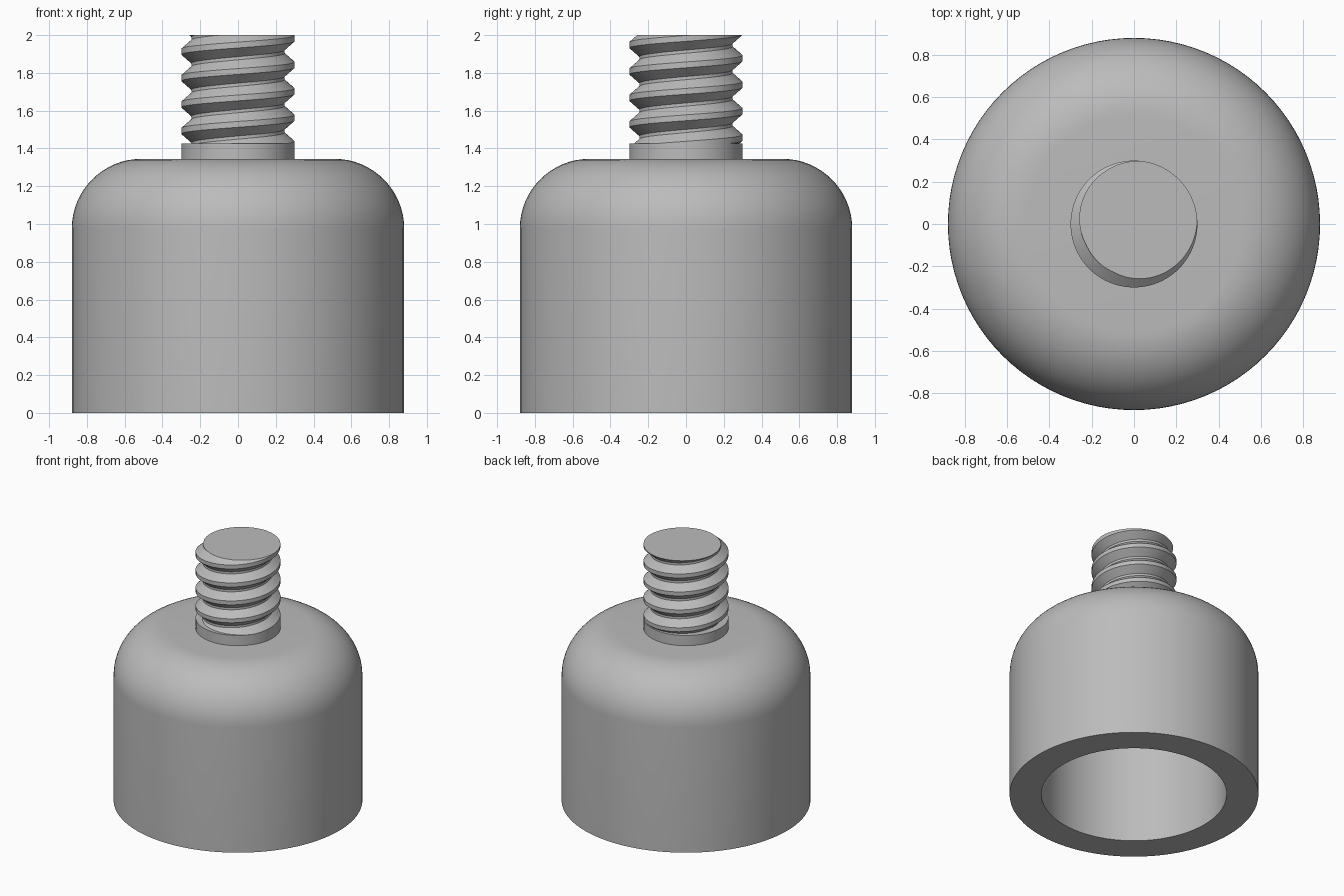
import bpy, bmesh, math

cube = bpy.data.objects.get("Cube")
if cube:
    bpy.data.objects.remove(cube)

grey = bpy.data.materials.new("plain grey")
grey.use_nodes = True
colour = (0.5, 0.5, 0.5, 1)
grey.diffuse_color = colour
grey.node_tree.nodes["Principled BSDF"].inputs["Base Color"].default_value = colour


def finish(bm, name):
    """Turn a bmesh into a smooth object with sharp creases."""
    bmesh.ops.remove_doubles(bm, verts=bm.verts, dist=0.0002)
    bmesh.ops.recalc_face_normals(bm, faces=bm.faces)
    mesh = bpy.data.meshes.new(name)
    bm.to_mesh(mesh)
    bm.free()
    mesh.materials.append(grey)
    obj = bpy.data.objects.new(name, mesh)
    bpy.context.collection.objects.link(obj)
    bpy.ops.object.select_all(action="DESELECT")
    obj.select_set(True)
    bpy.context.view_layer.objects.active = obj
    bpy.ops.object.shade_smooth_by_angle(angle=math.radians(25))
    return obj


def lathe(name, profile, steps=96):
    """Spin a list of (radius, height) points around z."""
    bm = bmesh.new()
    verts = [bm.verts.new((r, 0, z)) for r, z in profile]
    edges = [bm.edges.new(pair) for pair in zip(verts, verts[1:])]
    bmesh.ops.spin(bm, geom=verts + edges, cent=(0, 0, 0), axis=(0, 0, 1),
                   angle=math.tau, steps=steps, use_merge=True)
    return finish(bm, name)


# Hollow cup with a rounded shoulder, open underneath
RADIUS, TOP, FILLET = 0.88, 1.345, 0.37
BORE, BORE_DEPTH = 0.655, 1.0
shoulder = [(RADIUS - FILLET + FILLET * math.cos(a), TOP - FILLET + FILLET * math.sin(a))
            for a in (math.pi / 2 * i / 16 for i in range(17))]
lathe("cup_body", [(0, BORE_DEPTH), (BORE, BORE_DEPTH), (BORE, 0), (RADIUS, 0)]
      + shoulder + [(0, TOP)])

# Plain collar under the thread
CREST, ROOT, COLLAR_TOP = 0.30, 0.247, 1.425
lathe("stud_collar", [(0, TOP - 0.02), (CREST, TOP - 0.02), (CREST, COLLAR_TOP), (0, COLLAR_TOP)])

# Right-handed thread: flat crest, sloping flanks, narrow flat root
PITCH, STUD_TOP, COLUMNS = 0.14, 2.0, 96
CREST_FLAT, ROOT_FLAT = 0.22, 0.12
PHASE = math.radians(45)
half_crest, half_root = CREST_FLAT / 2, 0.5 - ROOT_FLAT / 2
breaks = (-half_root, -half_crest, half_crest, half_root)


def thread_point(angle, turn):
    """Point on the thread at an angle, with its height clipped to the stud."""
    lead = (angle - PHASE) / math.tau
    z = min(max(STUD_TOP + PITCH * (turn + lead), COLLAR_TOP), STUD_TOP)
    t = abs((((z - STUD_TOP) / PITCH - lead) + 0.5) % 1 - 0.5)
    f = min(max((t - half_crest) / (half_root - half_crest), 0), 1)
    r = CREST + (ROOT - CREST) * f
    return (r * math.cos(angle), r * math.sin(angle), z)


bm = bmesh.new()
turns = [n + b for n in range(-7, 4) for b in breaks]
columns = [[bm.verts.new(thread_point(math.tau * j / COLUMNS, t)) for t in turns]
           for j in range(COLUMNS + 1)]
for left, right in zip(columns, columns[1:]):
    for i in range(len(turns) - 1):
        bm.faces.new((left[i], right[i], right[i + 1], left[i + 1]))
bmesh.ops.remove_doubles(bm, verts=bm.verts, dist=0.0002)
bmesh.ops.dissolve_degenerate(bm, edges=bm.edges, dist=0.0001)
bmesh.ops.holes_fill(bm, edges=[e for e in bm.edges if e.is_boundary], sides=0)
finish(bm, "stud_thread")
